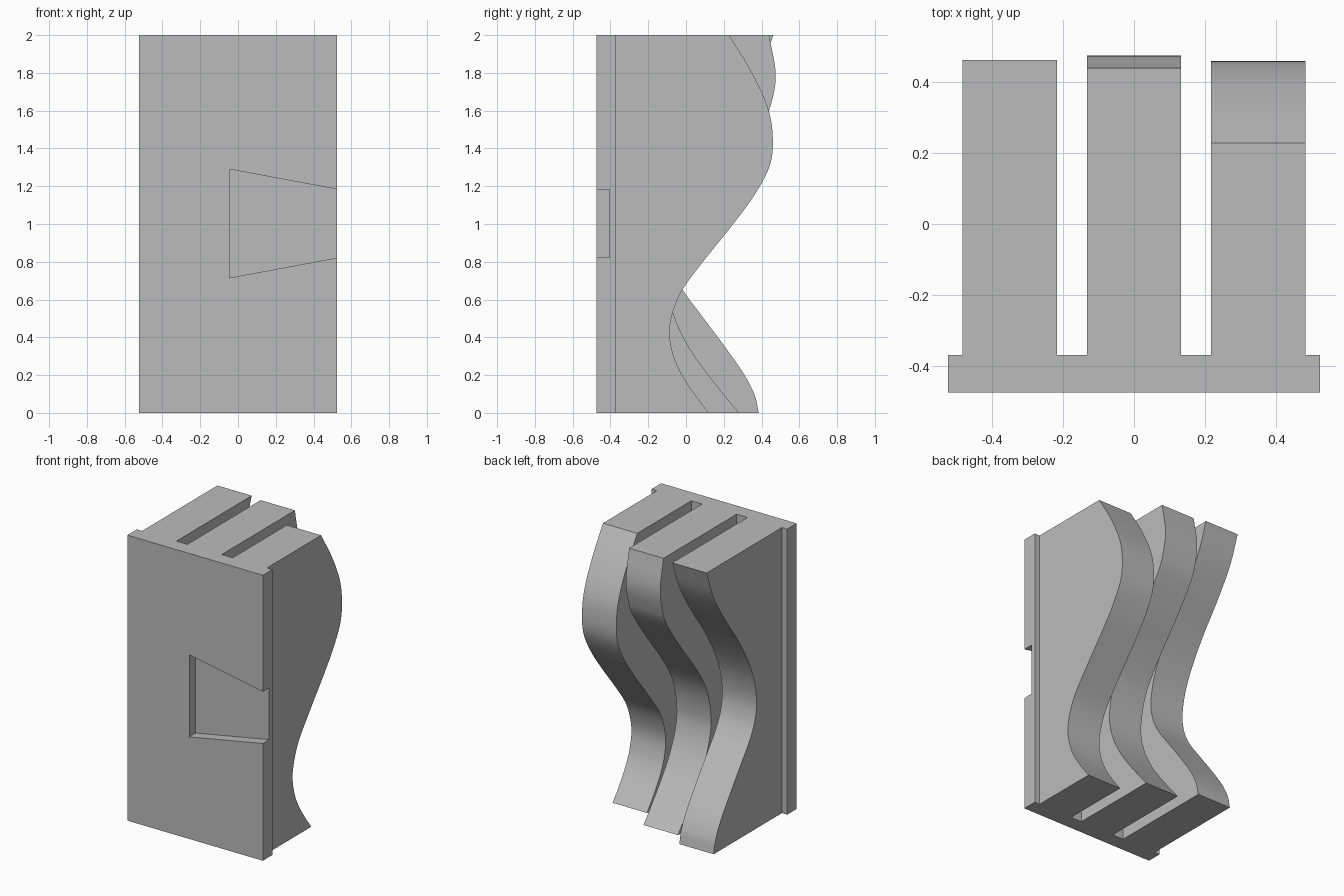
import bpy, bmesh, math
from mathutils import Vector

cube = bpy.data.objects.get("Cube")
if cube:
    bpy.data.objects.remove(cube, do_unlink=True)

# One plain grey for the whole model
grey = bpy.data.materials.new("plain grey")
grey.use_nodes = True
colour = (0.5, 0.5, 0.5, 1)
grey.diffuse_color = colour
grey.node_tree.nodes["Principled BSDF"].inputs["Base Color"].default_value = colour

FRONT, POCKET, PLATE_BACK = -0.475, -0.405, -0.37
HALF_WIDTH, HEIGHT = 0.525, 2.0


def extrude_outline(name, points, offset):
    """Solid made by sweeping a closed outline along an offset."""
    bm = bmesh.new()
    face = bm.faces.new([bm.verts.new(p) for p in points])
    swept = bmesh.ops.extrude_face_region(bm, geom=[face], use_keep_orig=True)
    moved = [g for g in swept["geom"] if isinstance(g, bmesh.types.BMVert)]
    bmesh.ops.translate(bm, verts=moved, vec=offset)
    bmesh.ops.recalc_face_normals(bm, faces=bm.faces)
    mesh = bpy.data.meshes.new(name)
    bm.to_mesh(mesh)
    bm.free()
    mesh.materials.append(grey)
    obj = bpy.data.objects.new(name, mesh)
    bpy.context.scene.collection.objects.link(obj)
    return obj


def activate(obj):
    bpy.ops.object.select_all(action="DESELECT")
    obj.select_set(True)
    bpy.context.view_layer.objects.active = obj


def smooth_path(points, steps=8):
    """Catmull-Rom curve through (y, z) points, allowing uneven spacing."""
    pts = [Vector(p) for p in points]
    slopes = []
    for i in range(len(pts)):
        a, b = pts[max(i - 1, 0)], pts[min(i + 1, len(pts) - 1)]
        slopes.append((b.x - a.x) / (b.y - a.y))
    path = []
    for i in range(len(pts) - 1):
        p, q = pts[i], pts[i + 1]
        h = q.y - p.y
        for k in range(steps):
            t = k / steps
            y = ((2*t**3 - 3*t**2 + 1) * p.x + (t**3 - 2*t**2 + t) * h * slopes[i]
                 + (3*t**2 - 2*t**3) * q.x + (t**3 - t**2) * h * slopes[i + 1])
            path.append((y, p.y + h * t))
    return path + [tuple(pts[-1])]


# Front plate with a flared pocket open to one side
plate = extrude_outline(
    "front_plate",
    [(x, FRONT, z) for x, z in ((-HALF_WIDTH, 0), (HALF_WIDTH, 0),
                                (HALF_WIDTH, HEIGHT), (-HALF_WIDTH, HEIGHT))],
    (0, PLATE_BACK - FRONT, 0))
cutter = extrude_outline(
    "pocket_cutter",
    [(x, FRONT - 0.1, z) for x, z in ((-0.045, 0.715), (0.625, 0.84),
                                      (0.625, 1.165), (-0.045, 1.29))],
    (0, POCKET - FRONT + 0.1, 0))
cutter.hide_render = True
cut = plate.modifiers.new("pocket", "BOOLEAN")
cut.operation = "DIFFERENCE"
cut.solver = "EXACT"
cut.object = cutter
activate(plate)
bpy.ops.object.modifier_apply(modifier=cut.name)
bpy.data.objects.remove(cutter, do_unlink=True)

# Wavy back edge of each fin as (y, z), from bottom to top
waves = {
    "right_fin": [(0.385, 0), (0.365, 0.09), (0.31, 0.2), (0.206, 0.35), (0.075, 0.525),
                  (-0.01, 0.64), (-0.067, 0.75), (-0.09, 0.88), (-0.065, 1.04),
                  (0.0, 1.2), (0.12, 1.4), (0.264, 1.6), (0.387, 1.8), (0.463, 2)],
    "middle_fin": [(0.28, 0), (0.15, 0.16), (0.02, 0.34), (-0.065, 0.52), (-0.087, 0.68),
                   (-0.037, 0.9), (0.087, 1.1), (0.246, 1.3), (0.389, 1.5),
                   (0.44, 1.6), (0.475, 1.78), (0.44, 2)],
    "left_fin": [(0.12, 0), (0.045, 0.1), (-0.02, 0.2), (-0.065, 0.3), (-0.087, 0.42),
                 (-0.07, 0.53), (-0.02, 0.65), (0.09, 0.8), (0.25, 1.0), (0.36, 1.15),
                 (0.44, 1.3), (0.46, 1.43), (0.438, 1.6), (0.35, 1.8), (0.228, 2)],
}
FIN_WIDTH, FIN_PITCH = 0.266, 0.351
for i, (name, wave) in enumerate(waves.items()):
    x = (i - 1) * FIN_PITCH - FIN_WIDTH / 2
    outline = [(PLATE_BACK, HEIGHT), (PLATE_BACK, 0)] + smooth_path(wave)
    fin = extrude_outline(name, [(x, y, z) for y, z in outline], (FIN_WIDTH, 0, 0))
    activate(fin)
    bpy.ops.object.shade_smooth_by_angle(angle=math.radians(30))
